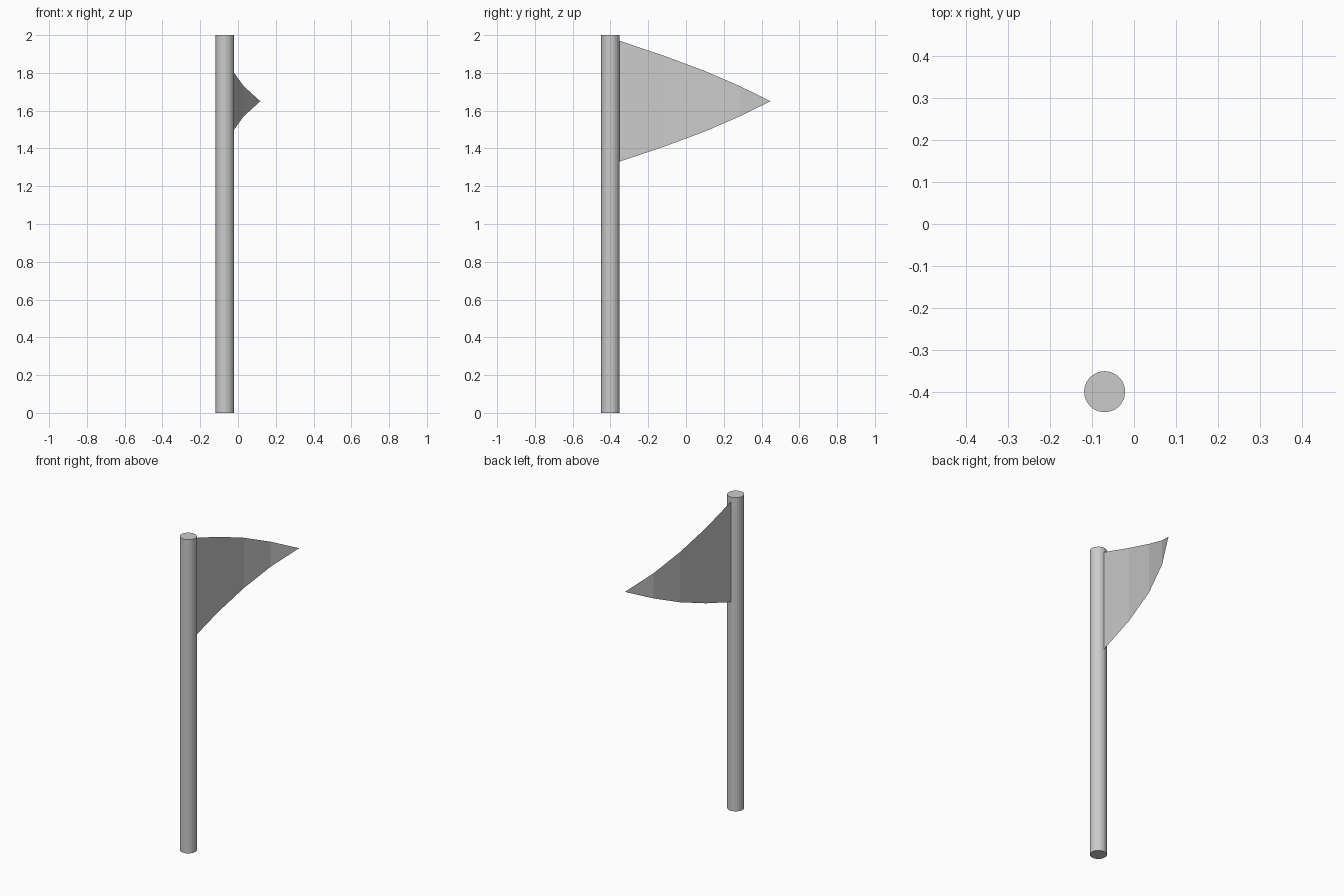
import bpy, bmesh

if "Cube" in bpy.data.objects:
    bpy.data.objects.remove(bpy.data.objects["Cube"])

# Pole: upright cylinder
bpy.ops.mesh.primitive_cylinder_add(vertices=24, radius=0.049, depth=2,
                                    location=(-0.07, -0.4, 1))
pole = bpy.context.object
pole.name = "pole"

# Pennant: thin cloth tapering to a point and curling towards +x
path = [(-0.07, -0.352), (-0.06, -0.115), (-0.028, 0.10), (0.03, 0.285)]
tip = (0.118, 0.447)
mid_z, half_height = 1.65, 0.32

bm = bmesh.new()
columns = []
for i, (x, y) in enumerate(path):
    h = half_height * (1 - i / len(path))
    columns.append([bm.verts.new((x, y, mid_z + s * h)) for s in (-1, 1)])
for (a, b), (c, d) in zip(columns, columns[1:]):
    bm.faces.new((a, c, d, b))
a, b = columns[-1]
bm.faces.new((a, bm.verts.new((*tip, mid_z)), b))

mesh = bpy.data.meshes.new("pennant")
bm.to_mesh(mesh)
bm.free()
pennant = bpy.data.objects.new("pennant", mesh)
bpy.context.collection.objects.link(pennant)
